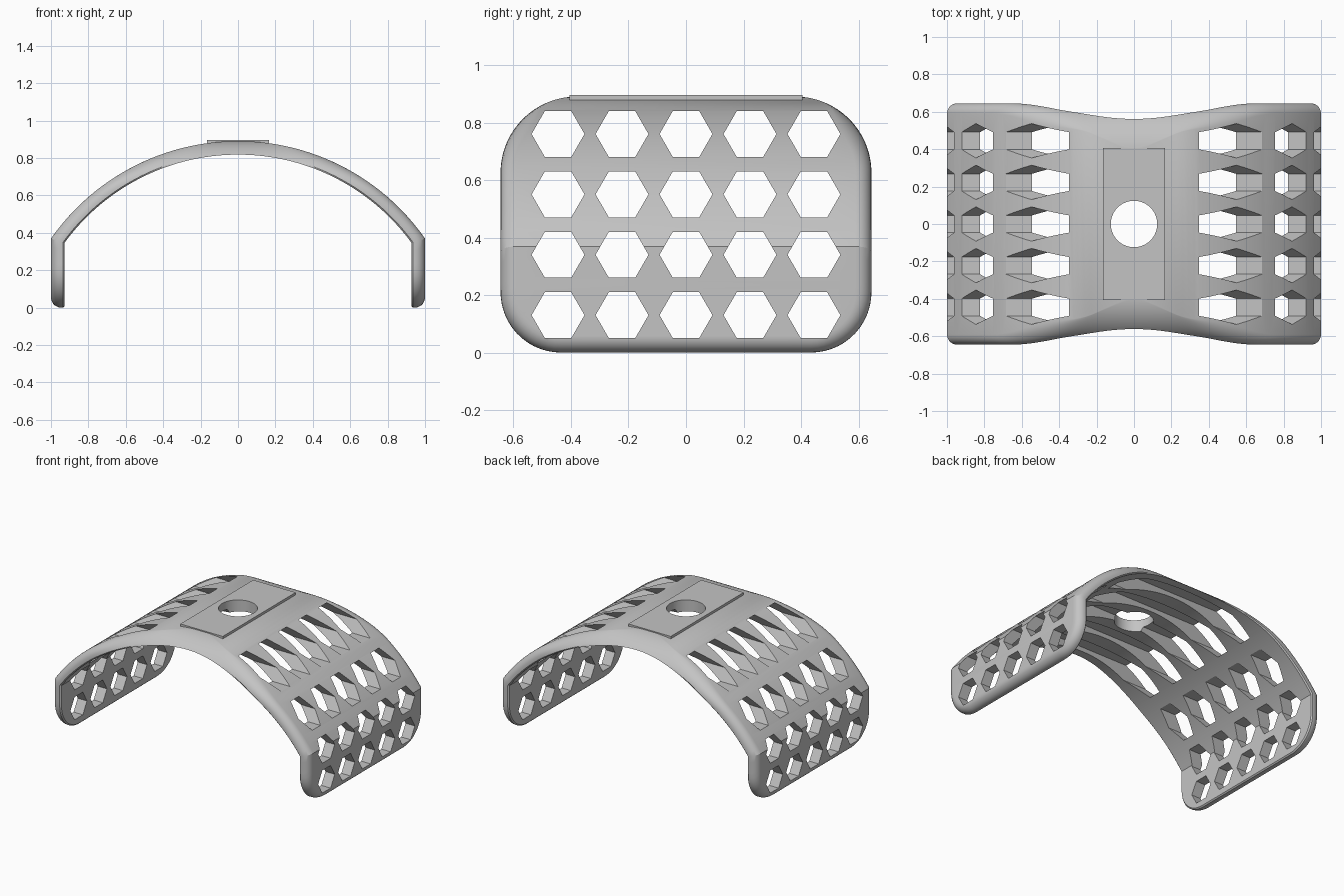
import bpy, bmesh, math
from mathutils import Vector

cube = bpy.data.objects.get("Cube")
if cube:
    bpy.data.objects.remove(cube, do_unlink=True)

# Main sizes
THICK, FILLET = 0.072, 0.055
ARCH_R, ARCH_Z = 1.22, -0.33
HALF_Y, TOP_Z = 0.645, 0.89
R_TOP, R_LOW = 0.265, 0.21

grey = bpy.data.materials.new("light grey")
grey.use_nodes = True
colour = (0.55, 0.55, 0.55, 1)
grey.diffuse_color = colour
grey.node_tree.nodes["Principled BSDF"].inputs["Base Color"].default_value = colour


def make_object(name, bm):
    bmesh.ops.recalc_face_normals(bm, faces=bm.faces)
    mesh = bpy.data.meshes.new(name)
    bm.to_mesh(mesh)
    bm.free()
    mesh.materials.append(grey)
    obj = bpy.data.objects.new(name, mesh)
    bpy.context.collection.objects.link(obj)
    return obj


def add_prism(bm, points, depth):
    """Extrude a polygon along the depth vector."""
    face = bm.faces.new([bm.verts.new(p) for p in points])
    new = bmesh.ops.extrude_face_region(bm, geom=[face])["geom"]
    verts = [v for v in new if isinstance(v, bmesh.types.BMVert)]
    bmesh.ops.translate(bm, verts=verts, vec=Vector(depth))


def half_width(z, inset):
    """Half width of the rounded rectangle outline at height z."""
    if z < R_LOW:
        r, dz, flat = R_LOW - inset, R_LOW - z, HALF_Y - R_LOW
    elif z > TOP_Z - R_TOP:
        r, dz, flat = R_TOP - inset, z - TOP_Z + R_TOP, HALF_Y - R_TOP
    else:
        return HALF_Y - inset
    return flat + math.sqrt(max(0, r * r - dz * dz))


# Layers through the wall: depth and edge inset, giving the rounded outer rim
layers = []
for k in range(8):
    a = math.pi / 2 * k / 7
    layers.append((FILLET * (1 - math.cos(a)), FILLET * (1 - math.sin(a))))
layers += [(THICK - 0.008, 0), (THICK, 0.008)]

LEG, ARC = 16, 36


def wall_point(station, depth, inset):
    """Return x, half width and z on the right half of the wall."""
    r, x = ARCH_R - depth, 1 - depth
    corner = math.acos(x / r)
    if station <= LEG:
        corner_z = ARCH_Z + r * math.sin(corner)
        z = inset + (corner_z - inset) * (station / LEG) ** 2
    else:
        a = corner + (math.pi / 2 - corner) * (station - LEG) / ARC
        x, z = r * math.cos(a), ARCH_Z + r * math.sin(a)
        f = min(1, max(0, (math.cos(a) - 0.18) / 0.32))
        inset *= f * f * (3 - 2 * f)
    return x, half_width(z, inset), z


# Curved shell lofted from one leg over the arch to the other
bm = bmesh.new()
rings = []
stations = [(s, 1) for s in range(LEG + ARC + 1)]
stations += [(s, -1) for s in reversed(range(LEG + ARC))]
for station, side in stations:
    pts = [wall_point(station, d, i) for d, i in layers]
    ring = [bm.verts.new((x * side, w, z)) for x, w, z in pts]
    ring += [bm.verts.new((x * side, -w, z)) for x, w, z in reversed(pts)]
    rings.append(ring)
n = len(rings[0])
for a, b in zip(rings, rings[1:]):
    for j in range(n):
        bm.faces.new((a[j], a[(j + 1) % n], b[(j + 1) % n], b[j]))
for ring in (rings[0], rings[-1]):
    for k in range(len(layers) - 1):
        bm.faces.new((ring[k], ring[k + 1], ring[n - 2 - k], ring[n - 1 - k]))
shell = make_object("arched_shell", bm)

# Raised flat pad on the crown
bm = bmesh.new()
px, py = 0.165, 0.405
add_prism(bm, [(-px, -py, 0.86), (px, -py, 0.86), (px, py, 0.86), (-px, py, 0.86)], (0, 0, 0.036))
pad = make_object("top_pad", bm)

# Cutter for the hexagon holes, running straight through both sides
bm = bmesh.new()
angles = [math.tau * k / 6 for k in range(6)]
for row in range(4):
    for col in range(-2, 3):
        cy, cz = col * 0.2225, 0.13 + row * 0.21
        hexagon = [(-1.2, cy + 0.092 * math.cos(a), cz + 0.092 * math.sin(a)) for a in angles]
        add_prism(bm, hexagon, (2.4, 0, 0))
hex_cutter = make_object("hexagon_cutter", bm)

# Cutter for the round hole in the crown
bm = bmesh.new()
circle = [(0.124 * math.cos(math.tau * k / 64), 0.124 * math.sin(math.tau * k / 64), 0.7) for k in range(64)]
add_prism(bm, circle, (0, 0, 0.4))
hole_cutter = make_object("round_hole_cutter", bm)

for obj, cutters in ((shell, (hex_cutter, hole_cutter)), (pad, (hole_cutter,))):
    bpy.ops.object.select_all(action="DESELECT")
    obj.select_set(True)
    bpy.context.view_layer.objects.active = obj
    for cutter in cutters:
        mod = obj.modifiers.new("cut", "BOOLEAN")
        mod.operation, mod.solver, mod.object = "DIFFERENCE", "EXACT", cutter
        bpy.ops.object.modifier_apply(modifier=mod.name)
    bpy.ops.object.shade_smooth_by_angle(angle=math.radians(25))

for cutter in (hex_cutter, hole_cutter):
    bpy.data.objects.remove(cutter, do_unlink=True)
